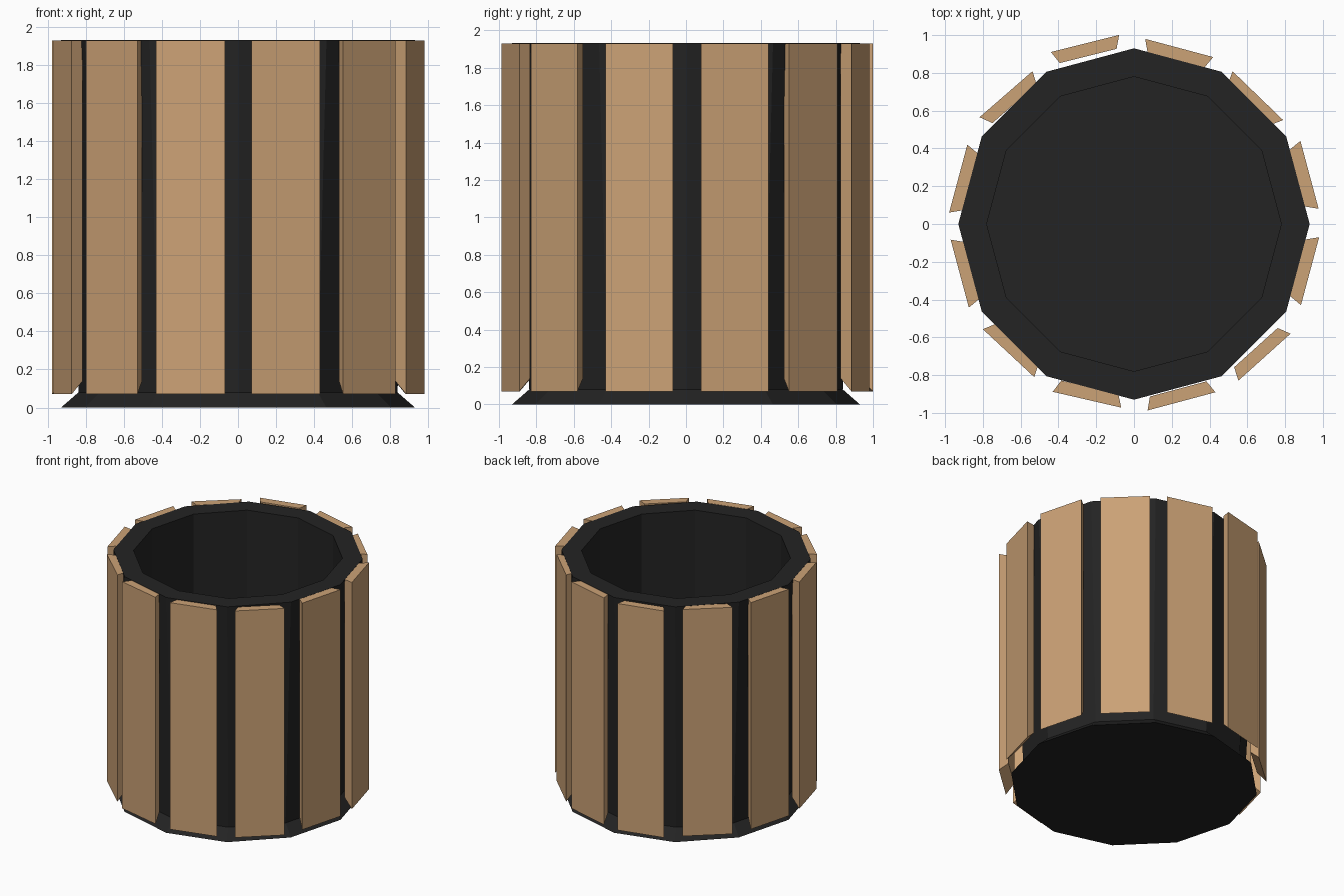
import bpy, bmesh, math
from mathutils import Vector

if "Cube" in bpy.data.objects:
    bpy.data.objects.remove(bpy.data.objects["Cube"])


def material(name, colour):
    m = bpy.data.materials.new(name)
    m.diffuse_color = (*colour, 1)
    m.use_nodes = True
    m.node_tree.nodes["Principled BSDF"].inputs["Base Color"].default_value = m.diffuse_color
    return m


black = material("black", (0.017, 0.017, 0.017))
wood = material("tan wood", (0.60, 0.36, 0.18))


def finish(name, bm, mat):
    bmesh.ops.recalc_face_normals(bm, faces=bm.faces)
    mesh = bpy.data.meshes.new(name)
    bm.to_mesh(mesh)
    bm.free()
    mesh.materials.append(mat)
    ob = bpy.data.objects.new(name, mesh)
    bpy.context.collection.objects.link(ob)
    return ob


# Twelve-sided hollow container: flared foot, tapering wall, flat rim
SIDES = 12
profile = [(0.93, 0), (0.838, 0.08), (0.93, 1.931), (0.78, 1.931), (0.78, 0.07)]
bm = bmesh.new()
rings = [[bm.verts.new((r * math.cos(2 * math.pi * i / SIDES),
                        r * math.sin(2 * math.pi * i / SIDES), z))
          for i in range(SIDES)] for r, z in profile]
for a, b in zip(rings, rings[1:]):
    for i in range(SIDES):
        j = (i + 1) % SIDES
        bm.faces.new((a[i], a[j], b[j], b[i]))
bm.faces.new(rings[0])    # underside
bm.faces.new(rings[-1])   # inner floor
finish("container", bm, black)

# Slightly uneven wooden slats: outer distance, twist in degrees, sideways shift
slats = [(0.965, 0, 0.011), (0.944, 1, 0.017), (0.962, 0, 0.01),
         (0.99, -1, 0.003), (0.965, -4, -0.007), (0.961, 0, 0.009),
         (0.959, 0, 0.015), (0.953, 2, 0.014), (0.963, 2, 0.0),
         (0.972, 0, 0.0), (0.987, -3, -0.01), (0.965, 0, 0.0)]
TOP, LOW_OUT, LOW_IN = 1.93, 0.07, 0.14
for k, (dist, twist, shift) in enumerate(slats):
    base = math.radians(15 + 30 * k)
    turn = base + math.radians(twist)
    centre = Vector((math.cos(base), math.sin(base), 0)) * dist \
        + Vector((-math.sin(base), math.cos(base), 0)) * shift
    out = Vector((math.cos(turn), math.sin(turn), 0))
    side = Vector((-math.sin(turn), math.cos(turn), 0))
    bm = bmesh.new()
    # Bevelled cross-section, with the lower end cut at a slant
    section = [(-0.186, 0, LOW_OUT), (0.186, 0, LOW_OUT),
               (0.155, -0.068, LOW_IN), (-0.155, -0.068, LOW_IN)]
    low, high = [], []
    for s, d, z in section:
        p = centre + side * s + out * d
        low.append(bm.verts.new((p.x, p.y, z)))
        high.append(bm.verts.new((p.x, p.y, TOP)))
    bm.faces.new(low)
    bm.faces.new(high)
    for i in range(4):
        j = (i + 1) % 4
        bm.faces.new((low[i], low[j], high[j], high[i]))
    finish(f"slat_{k + 1}", bm, wood)
